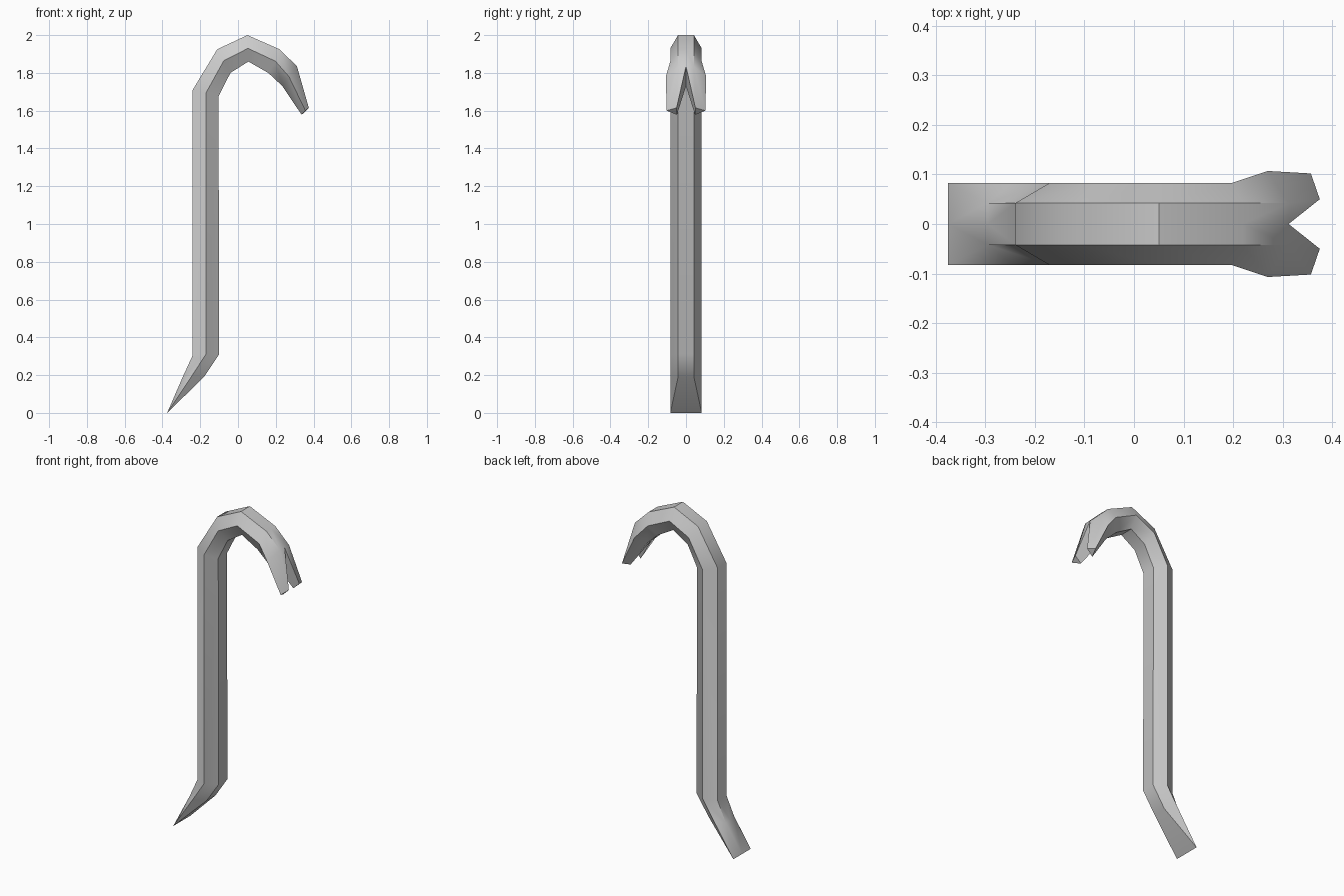
import bpy, bmesh, math

cube = bpy.data.objects.get("Cube")
if cube:
    bpy.data.objects.remove(cube, do_unlink=True)

steel = bpy.data.materials.new("grey steel")
steel.use_nodes = True
colour = (0.6, 0.6, 0.6, 1)
steel.diffuse_color = colour
steel.node_tree.nodes["Principled BSDF"].inputs["Base Color"].default_value = colour

FLAT, WIDE = 0.042, 0.083   # half widths of the hexagonal bar

# Stations along the bar: outer (x, z), middle (x, z), inner (x, z), middle half width
stations = [
    ((-0.295, 0.185), (-0.245, 0.195), (-0.18, 0.19), WIDE),
    ((-0.24, 0.305), (-0.17, 0.31), (-0.10, 0.31), WIDE),
    ((-0.24, 1.71), (-0.17, 1.693), (-0.103, 1.675), WIDE),
    ((-0.11, 1.925), (-0.075, 1.865), (-0.04, 1.80), WIDE),
    ((0.05, 2.0), (0.053, 1.93), (0.055, 1.86), WIDE),
    ((0.22, 1.925), (0.198, 1.862), (0.16, 1.80), WIDE),
    ((0.312, 1.835), (0.27, 1.78), (0.235, 1.73), 0.107),
]

bm = bmesh.new()


def vert(point, y):
    return bm.verts.new((point[0], y, point[1]))


def bridge(a, b):
    for k in range(len(a) - 1):
        corners = list(dict.fromkeys((a[k], a[k + 1], b[k + 1], b[k])))
        if len(corners) > 2:
            bm.faces.new(corners)


# Flared chisel edge at the foot
edge = (-0.375, 0.0)
centre, corner = vert(edge, 0), vert(edge, WIDE)
rings = [[centre, corner, corner, corner, centre]]

# Half of the hexagonal bar, bent over into the hook
for outer, middle, inner, width in stations:
    rings.append([vert(outer, 0), vert(outer, FLAT), vert(middle, width),
                  vert(inner, FLAT), vert(inner, 0)])

# Claw prong with the notch wall beside it
top = vert((0.375, 1.615), 0.05)
side = vert((0.357, 1.60), 0.102)
low = vert((0.337, 1.578), 0.048)
rings.append([top, top, side, low, low])
for a, b in zip(rings, rings[1:]):
    bridge(a, b)
bm.faces.new((top, side, low))
bm.faces.new((rings[-2][0], top, low, rings[-2][4]))

# Mirror to the other half and weld
half = bm.verts[:] + bm.edges[:] + bm.faces[:]
bmesh.ops.mirror(bm, geom=half, axis='Y', merge_dist=0.0005)
bmesh.ops.remove_doubles(bm, verts=bm.verts, dist=0.0005)
bmesh.ops.recalc_face_normals(bm, faces=bm.faces)

mesh = bpy.data.meshes.new("pry_bar")
bm.to_mesh(mesh)
bm.free()
mesh.materials.append(steel)
bar = bpy.data.objects.new("pry_bar", mesh)
bpy.context.collection.objects.link(bar)

bpy.ops.object.select_all(action='DESELECT')
bar.select_set(True)
bpy.context.view_layer.objects.active = bar
bpy.ops.object.shade_smooth_by_angle(angle=math.radians(45))
